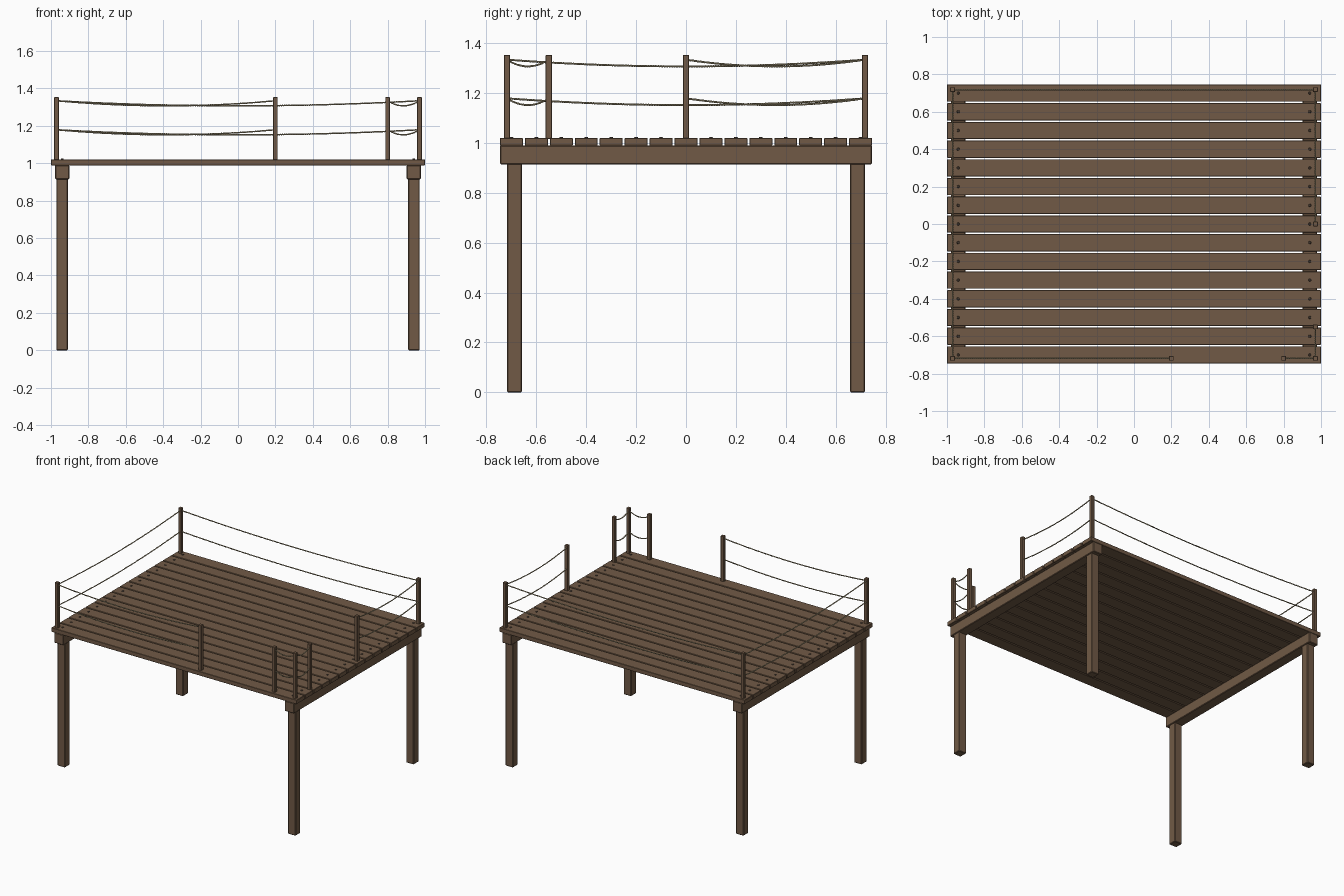
import bpy, bmesh, math
from mathutils import Vector, Matrix

if "Cube" in bpy.data.objects:
    bpy.data.objects.remove(bpy.data.objects["Cube"])


def material(name, rgb):
    m = bpy.data.materials.new(name)
    m.diffuse_color = (*rgb, 1)
    m.use_nodes = True
    m.node_tree.nodes["Principled BSDF"].inputs["Base Color"].default_value = m.diffuse_color
    return m


WOOD = material("brown wood", (0.165, 0.102, 0.061))
ROPE = material("pale rope", (0.45, 0.38, 0.23))
NAIL = material("dark nail", (0.07, 0.05, 0.038))


def add_object(name, bm, mat, smooth=False):
    me = bpy.data.meshes.new(name)
    bm.to_mesh(me)
    bm.free()
    me.materials.append(mat)
    for p in me.polygons:
        p.use_smooth = smooth
    ob = bpy.data.objects.new(name, me)
    bpy.context.collection.objects.link(ob)
    return ob


def box(name, lo, hi, bevel):
    lo, hi = Vector(lo), Vector(hi)
    bm = bmesh.new()
    bmesh.ops.create_cube(bm, size=1, matrix=Matrix.Translation((lo + hi) / 2)
                          @ Matrix.Diagonal((*(hi - lo), 1)))
    bmesh.ops.bevel(bm, geom=bm.edges[:], offset=bevel, segments=1, affect='EDGES')
    return add_object(name, bm, WOOD)


# Legs and the two side beams
for sx in (-1, 1):
    for sy in (-1, 1):
        x, y = sx * 0.94, sy * 0.688
        box("leg", (x - 0.031, y - 0.03, 0), (x + 0.031, y + 0.03, 0.92), 0.004)
    x = sx * 0.94
    box("side_beam", (x - 0.038, -0.746, 0.914), (x + 0.038, 0.746, 0.99), 0.004)

# Deck planks with one nail near each end
for i in range(15):
    y = (i - 7) * 0.1
    box("plank", (-1, y - 0.046, 0.989), (1, y + 0.046, 1.02), 0.002)
    for sx in (-1, 1):
        bm = bmesh.new()
        bmesh.ops.create_cone(bm, cap_ends=True, segments=8, radius1=0.009, radius2=0.006,
                              depth=0.006, matrix=Matrix.Translation((sx * 0.94, y, 1.021)))
        add_object("nail", bm, NAIL)

# Railing posts, in order around the deck from one side of the opening
RUNS = [
    [(0.2, -0.718), (-0.97, -0.718), (-0.97, 0.718), (0.97, 0.718), (0.97, 0)],
    [(0.8, -0.718), (0.97, -0.718), (0.97, -0.55)],
]
for run in RUNS:
    for x, y in run:
        box("rail_post", (x - 0.0125, y - 0.0125, 1.015), (x + 0.0125, y + 0.0125, 1.353), 0.002)


# Sagging rope of three twisted strands between two posts
def rope(a, b, z, sag=0.027, offset=0.0022, radius=0.0022, pitch=0.03, sides=5):
    a, b = Vector((*a, z)), Vector((*b, z))
    along = (b - a).normalized()
    side = along.cross(Vector((0, 0, 1)))
    up = Vector((0, 0, 1))
    steps = max(8, int((b - a).length / pitch * 8))
    bm = bmesh.new()
    for s in range(3):
        rings = []
        for k in range(steps + 1):
            t = k / steps
            ang = 2 * math.pi * (s / 3 + t * (b - a).length / pitch)
            c = a.lerp(b, t) - up * sag * 4 * t * (1 - t)
            c += (side * math.cos(ang) + up * math.sin(ang)) * offset
            rings.append([bm.verts.new(c + (side * math.cos(q) + up * math.sin(q)) * radius)
                          for q in (2 * math.pi * j / sides for j in range(sides))])
        for r0, r1 in zip(rings, rings[1:]):
            for j in range(sides):
                n = (j + 1) % sides
                bm.faces.new((r0[j], r0[n], r1[n], r1[j]))
        bm.faces.new(rings[0])
        bm.faces.new(rings[-1])
    bmesh.ops.recalc_face_normals(bm, faces=bm.faces[:])
    add_object("rope", bm, ROPE, smooth=True)


for run in RUNS:
    for a, b in zip(run, run[1:]):
        for z in (1.334, 1.179):
            rope(a, b, z)
